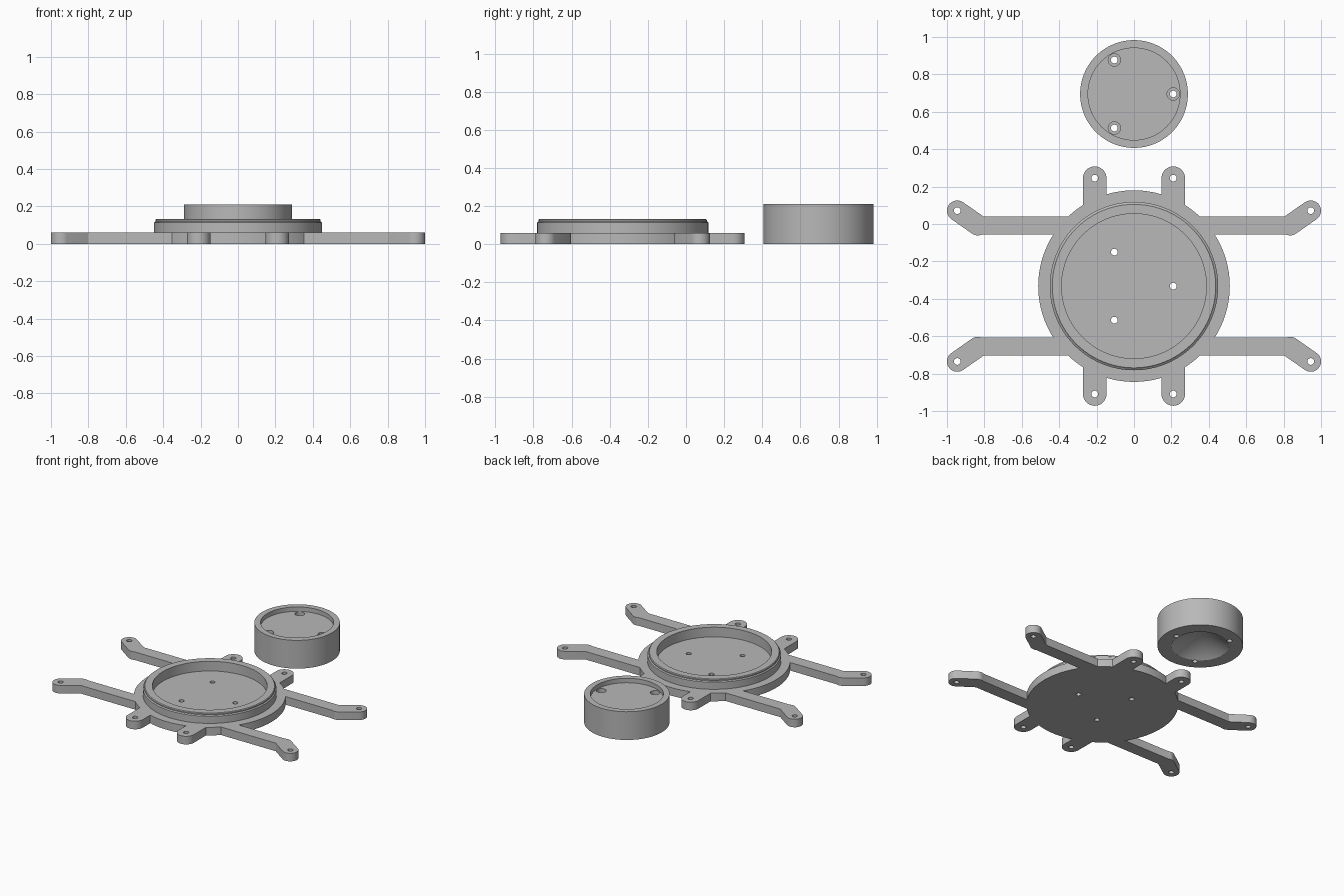
import bpy, bmesh, math
from mathutils import Matrix, Vector

if "Cube" in bpy.data.objects:
    bpy.data.objects.remove(bpy.data.objects["Cube"])

CY = -0.332          # centre of the frame
CUP_Y = 0.695        # centre of the cup
HOLE = 0.018
grey = bpy.data.materials.new("mid grey")
grey.diffuse_color = (0.48, 0.48, 0.48, 1)
grey.use_nodes = True
grey.node_tree.nodes["Principled BSDF"].inputs["Base Color"].default_value = grey.diffuse_color


def make(name, bm, y):
    bmesh.ops.recalc_face_normals(bm, faces=bm.faces)
    me = bpy.data.meshes.new(name)
    bm.to_mesh(me)
    bm.free()
    me.materials.append(grey)
    ob = bpy.data.objects.new(name, me)
    ob.location.y = y
    bpy.context.collection.objects.link(ob)
    return ob


def lathe(name, profile, y, closed, steps=96):
    bm = bmesh.new()
    vs = [bm.verts.new((r, 0, z)) for r, z in profile]
    pairs = list(zip(vs, vs[1:])) + ([(vs[-1], vs[0])] if closed else [])
    es = [bm.edges.new(p) for p in pairs]
    bmesh.ops.spin(bm, geom=vs + es, cent=(0, 0, 0), axis=(0, 0, 1),
                   angle=math.tau, steps=steps, use_merge=True)
    bmesh.ops.remove_doubles(bm, verts=bm.verts, dist=1e-5)
    return make(name, bm, y)


def drill(ob, cuts):
    """Cut round holes given as (x, y, radius, z0, z1)."""
    bm = bmesh.new()
    for x, y, r, z0, z1 in cuts:
        bmesh.ops.create_cone(bm, cap_ends=True, segments=32, radius1=r, radius2=r,
                              depth=z1 - z0, matrix=Matrix.Translation((x, y, (z0 + z1) / 2)))
    cutter = make("hole_cutter", bm, ob.location.y)
    cutter.hide_render = True
    mod = ob.modifiers.new("holes", 'BOOLEAN')
    mod.operation, mod.solver, mod.object = 'DIFFERENCE', 'EXACT', cutter
    mod.use_self = True
    bpy.context.view_layer.objects.active = ob
    bpy.ops.object.modifier_apply(modifier=mod.name)
    bpy.data.objects.remove(cutter)


def arc(cx, cy, r, a0, a1, n):
    return [(cx + r * math.cos(math.radians(a0 + (a1 - a0) * i / n)),
             cy + r * math.sin(math.radians(a0 + (a1 - a0) * i / n))) for i in range(n + 1)]


# Frame outline: one quarter of the disc, short lug and bent arm, then mirrored
R = 0.512
lug, lug_y, lug_r = 0.21, 0.577, 0.063
tip, elbow, arm_r = (0.945, 0.403), (0.835, 0.326), 0.055
top, low = 0.371, 0.276


def at_x(x):
    return math.degrees(math.acos(x / R))


def at_y(y):
    return math.degrees(math.asin(y / R))


quarter = arc(0, 0, R, 90, at_x(lug - lug_r), 6)
quarter += arc(lug, lug_y, lug_r, 180, 0, 16)
quarter += arc(0, 0, R, at_x(lug + lug_r), at_y(top), 5)
quarter += [(0.803, top)]
quarter += arc(*tip, arm_r, 125, -55, 16)
quarter += arc(*elbow, arm_r, -55, -114.6, 5)
quarter += arc(0, 0, R, at_y(low), 0, 12)
half = quarter + [(x, -y) for x, y in quarter[-2::-1]]
outline = half + [(-x, y) for x, y in half[-2:0:-1]]

bm = bmesh.new()
face = bm.faces.new([bm.verts.new((x, y, 0)) for x, y in outline])
ext = bmesh.ops.extrude_face_region(bm, geom=[face])
bmesh.ops.translate(bm, vec=Vector((0, 0, 0.06)),
                    verts=[v for v in ext["geom"] if isinstance(v, bmesh.types.BMVert)])
frame = make("frame_with_arms", bm, CY)

# Screw holes in the arms, lugs and floor
screws = [(0.21 * math.cos(a), 0.21 * math.sin(a)) for a in (0, math.tau / 3, -math.tau / 3)]
mounts = [(sx * x, sy * y) for x, y in (tip, (lug, lug_y)) for sx in (1, -1) for sy in (1, -1)]
drill(frame, [(x, y, HOLE, -0.05, 0.12) for x, y in screws + mounts])

# Raised rim with a stepped, chamfered lip
rim = lathe("raised_rim", [(0.387, 0.06), (0.45, 0.06), (0.45, 0.113), (0.442, 0.119),
                           (0.442, 0.127), (0.437, 0.132), (0.387, 0.132)], CY, True)

# Separate cup: shallow tray on top, conical recess underneath
cup = lathe("cup", [(0, 0.135), (0.193, 0), (0.288, 0), (0.288, 0.21),
                    (0.246, 0.21), (0.246, 0.177), (0, 0.177)], CUP_Y, False)
drill(cup, [(x, y, HOLE, -0.05, 0.25) for x, y in screws])
drill(cup, [(x, y, 0.033, 0.09, 0.25) for x, y in screws])

# Smooth curved walls, sharp edges
for ob in (frame, rim, cup):
    bpy.ops.object.select_all(action='DESELECT')
    ob.select_set(True)
    bpy.context.view_layer.objects.active = ob
    bpy.ops.object.shade_smooth_by_angle(angle=math.radians(28))
